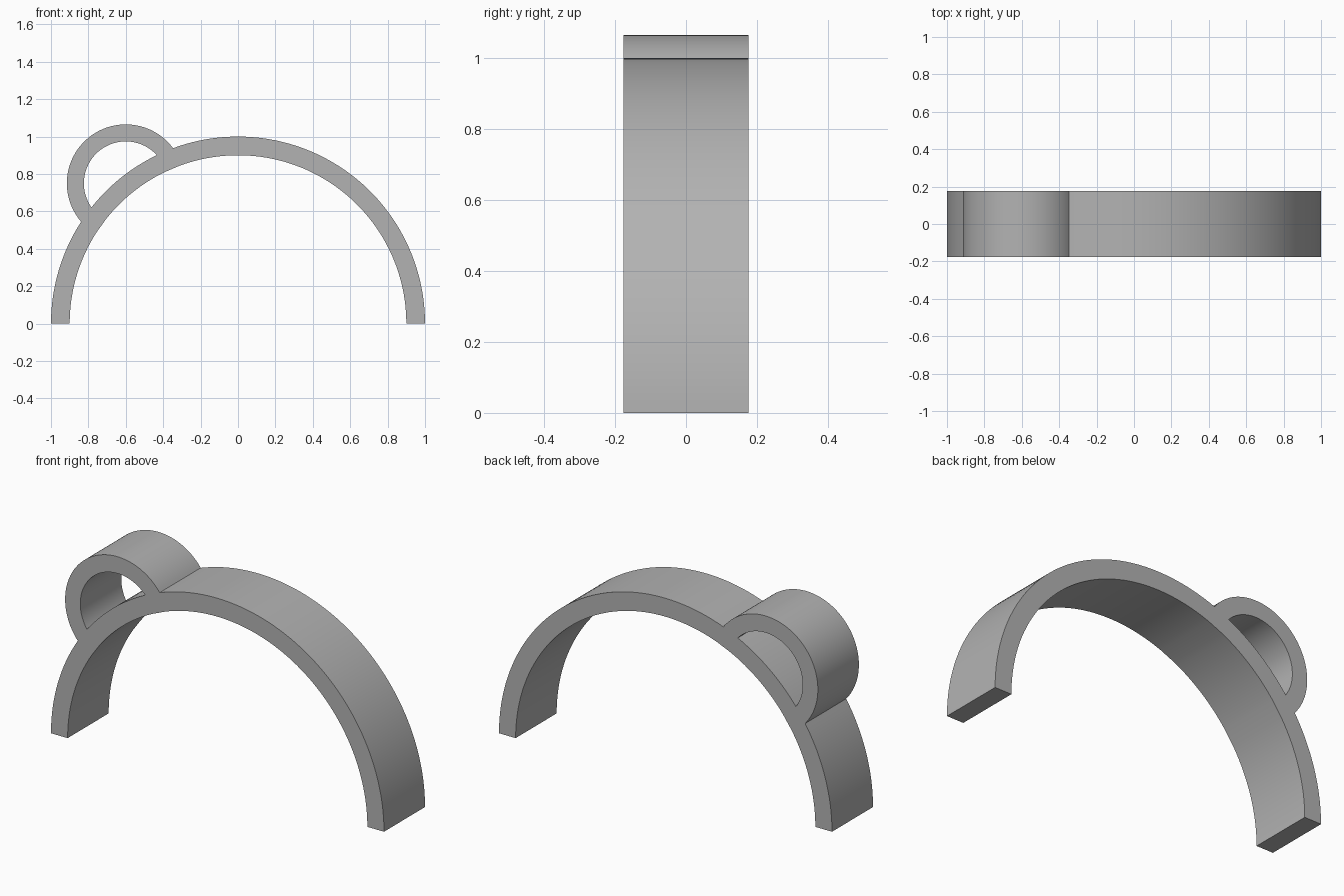
import bpy, bmesh
from math import acos, atan2, cos, sin, pi, radians
from mathutils import Vector

cube = bpy.data.objects.get("Cube")
if cube:
    bpy.data.objects.remove(cube, do_unlink=True)

ARCH_OUT, ARCH_IN = 1.0, 0.9
LOOP_OUT, LOOP_IN = 0.315, 0.224
LOOP_CENTRE = Vector((-0.6, 0, 0.75))
HALF_DEPTH = 0.176

grey = bpy.data.materials.new("plain grey")
grey.use_nodes = True
colour = (0.45, 0.45, 0.45, 1)
grey.diffuse_color = colour
grey.node_tree.nodes["Principled BSDF"].inputs["Base Color"].default_value = colour


def on_circle(centre, radius, angle):
    return centre + Vector((radius * cos(angle), 0, radius * sin(angle)))


def spread(start, end, count):
    return [start + (end - start) * i / count for i in range(count + 1)]


def strip(bm, inner, outer):
    """Flat band of quads between two matching lines of points."""
    a = [bm.verts.new(p) for p in inner]
    b = [bm.verts.new(p) for p in outer]
    for i in range(len(a) - 1):
        bm.faces.new((a[i], b[i], b[i + 1], a[i + 1]))


origin = Vector((0, 0, 0))
dist = LOOP_CENTRE.length
axis = atan2(LOOP_CENTRE.z, LOOP_CENTRE.x)


def loop_line(radius):
    """Arc of the loop that stays outside the arch."""
    half = acos((ARCH_OUT**2 - dist**2 - radius**2) / (2 * dist * radius))
    return [on_circle(LOOP_CENTRE, radius, t)
            for t in spread(axis - half, axis + half, 64)]


loop_outer, loop_inner = loop_line(LOOP_OUT), loop_line(LOOP_IN)

# Arch angles, broken exactly where the loop's feet land
feet = [atan2(p.z, p.x) for p in (loop_outer[0], loop_inner[0],
                                  loop_inner[-1], loop_outer[-1])]
stops = [0] + feet + [pi]
angles = [0]
for i, (start, end) in enumerate(zip(stops, stops[1:])):
    count = 1 if i in (1, 3) else max(4, round((end - start) / radians(2)))
    angles += spread(start, end, count)[1:]

# Arch and loop as one flat profile, welded at the feet, then given depth
bm = bmesh.new()
strip(bm, [on_circle(origin, ARCH_IN, t) for t in angles],
      [on_circle(origin, ARCH_OUT, t) for t in angles])
strip(bm, loop_inner, loop_outer)
bmesh.ops.remove_doubles(bm, verts=bm.verts, dist=0.0001)
bmesh.ops.translate(bm, verts=bm.verts, vec=(0, -HALF_DEPTH, 0))
front = bm.faces[:]
result = bmesh.ops.extrude_face_region(bm, geom=front, use_keep_orig=True)
back = [v for v in result["geom"] if isinstance(v, bmesh.types.BMVert)]
bmesh.ops.translate(bm, verts=back, vec=(0, 2 * HALF_DEPTH, 0))
bmesh.ops.recalc_face_normals(bm, faces=bm.faces)

mesh = bpy.data.meshes.new("arch_with_loop")
bm.to_mesh(mesh)
bm.free()
mesh.materials.append(grey)
arch = bpy.data.objects.new("arch_with_loop", mesh)
bpy.context.collection.objects.link(arch)

# Smooth curves with crisp rims
bpy.ops.object.select_all(action="DESELECT")
arch.select_set(True)
bpy.context.view_layer.objects.active = arch
bpy.ops.object.shade_smooth_by_angle(angle=radians(30))
